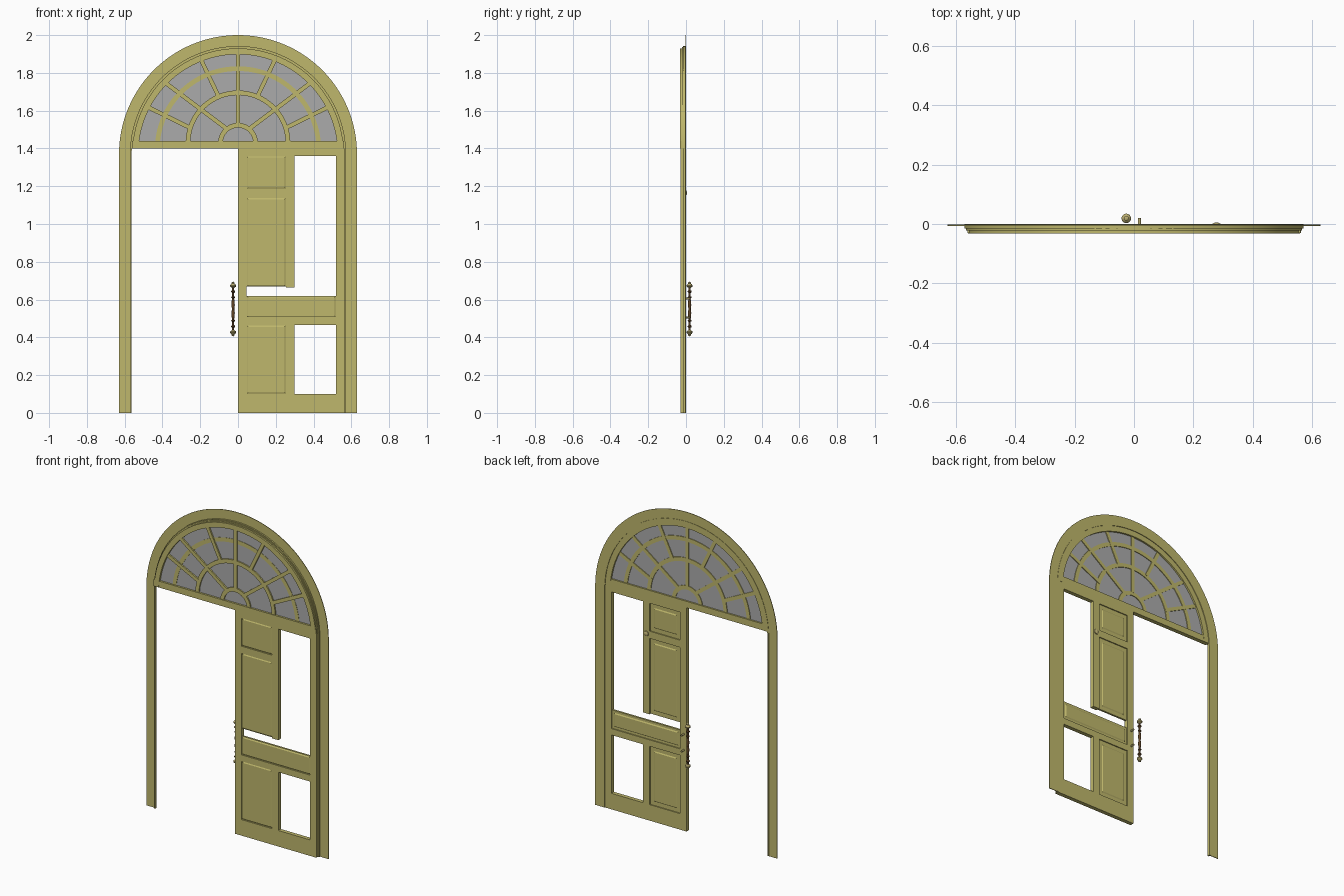
import bpy, bmesh
from math import pi, sin, cos, asin, sqrt
from mathutils import Matrix, Vector

if "Cube" in bpy.data.objects:
    bpy.data.objects.remove(bpy.data.objects["Cube"])


def material(name, rgb):
    m = bpy.data.materials.new(name)
    m.use_nodes = True
    m.diffuse_color = (*rgb, 1)
    m.node_tree.nodes["Principled BSDF"].inputs["Base Color"].default_value = (*rgb, 1)
    return m


PAINT = material("olive cream paint", (0.52, 0.475, 0.15))
GLASS = material("grey glass", (0.41, 0.41, 0.41))
BRONZE = material("dark bronze", (0.12, 0.06, 0.02))
BRASS = material("pale brass", (0.50, 0.43, 0.17))


def make(name, bm, *mats, smooth=False):
    bmesh.ops.recalc_face_normals(bm, faces=bm.faces)
    mesh = bpy.data.meshes.new(name)
    bm.to_mesh(mesh)
    bm.free()
    for m in mats:
        mesh.materials.append(m)
    ob = bpy.data.objects.new(name, mesh)
    bpy.context.collection.objects.link(ob)
    if smooth:
        bpy.ops.object.select_all(action="DESELECT")
        ob.select_set(True)
        bpy.context.view_layer.objects.active = ob
        bpy.ops.object.shade_smooth_by_angle(angle=pi / 6)
    return ob


def thicken(bm, y0, y1):
    """Turn flat faces lying at y0 into a solid reaching y1."""
    faces = bm.faces[:]
    grown = bmesh.ops.extrude_face_region(bm, geom=faces, use_keep_orig=True)["geom"]
    verts = [g for g in grown if isinstance(g, bmesh.types.BMVert)]
    bmesh.ops.translate(bm, verts=verts, vec=(0, y1 - y0, 0))


def band(name, outer, inner, y0, y1, mat=PAINT, smooth=False):
    """Solid strip between two equally long (x, z) paths."""
    bm = bmesh.new()
    a = [bm.verts.new((x, y0, z)) for x, z in outer]
    b = [bm.verts.new((x, y0, z)) for x, z in inner]
    for i in range(len(a) - 1):
        bm.faces.new((a[i], a[i + 1], b[i + 1], b[i]))
    thicken(bm, y0, y1)
    return make(name, bm, mat, smooth=smooth)


def box(name, x0, x1, z0, z1, y0, y1, mat=PAINT):
    return band(name, [(x0, z0), (x0, z1)], [(x1, z0), (x1, z1)], y0, y1, mat)


def arc(r, centre, floor, n=64):
    """Arc of radius r about (0, centre), cut off level at height floor."""
    start = asin((floor - centre) / r)
    angles = [start + (pi - 2 * start) * i / n for i in range(n + 1)]
    return [(r * cos(t), centre + r * sin(t)) for t in angles]


CENTRE, SILL, GLASS_Z = 1.37, 1.40, 1.44


# Casing: one arched sheet running down both sides
def arch(r):
    return [(r, 0)] + arc(r, CENTRE, CENTRE) + [(-r, 0)]


band("casing", arch(0.63), arch(0.565), -0.006, -0.002, smooth=True)
band("casing_bead", arch(0.572), arch(0.563), -0.015, 0.0, smooth=True)

# Fanlight frame
for name, r1, r0, y0 in (("fanlight_outer_ring", 0.567, 0.552, -0.022),
                         ("fanlight_inner_ring", 0.560, 0.528, -0.032)):
    band(name, arc(r1, CENTRE, SILL), arc(r0, CENTRE, SILL), y0, -0.004, smooth=True)
box("transom", -0.562, 0.562, SILL, GLASS_Z, -0.031, -0.005)
pane = arc(0.535, CENTRE, GLASS_Z - 0.01)
band("fanlight_glass", pane, [(x, GLASS_Z - 0.01) for x, z in pane], -0.019, -0.015, GLASS)

# Fanlight glazing bars
for name, r1, r0, c, y0 in (("hub_bar", 0.105, 0.080, 1.43, -0.027),
                            ("middle_arc_bar", 0.277, 0.252, 1.43, -0.027),
                            ("outer_arc_bar", 0.440, 0.415, 1.395, -0.021)):
    band(name, arc(r1, c, GLASS_Z), arc(r0, c, GLASS_Z), y0, -0.011, smooth=True)


def spoke(name, start, end, half=0.011):
    a, b = Vector(start), Vector(end)
    d = (b - a).normalized()
    n = Vector((-d.y, d.x)) * half
    band(name, [a + n, b + n], [a - n, b - n], -0.028, -0.010)


spoke("spoke_centre", (0, 1.53), (0, 1.905))
for side, s in (("left", 1), ("right", -1)):
    for part, x0, z0, x1, z1 in (("low", 0.245, 1.505, 0.475, 1.618),
                                 ("middle", 0.065, 1.508, 0.385, 1.748),
                                 ("high", 0.105, 1.68, 0.195, 1.868)):
        spoke(f"spoke_{part}_{side}", (s * x0, z0), (s * x1, z1))

# Door leaf: grid of stiles and rails with open cells
XS = (0, 0.045, 0.255, 0.30, 0.52, 0.563)
ZS = (0, 0.10, 0.465, 0.505, 0.62, 0.665, 1.14, 1.185, 1.36, 1.40)
OPEN = {(1, 1), (3, 1), (1, 3), (2, 3), (3, 3), (1, 4), (2, 4), (3, 4),
        (1, 5), (3, 5), (3, 6), (1, 7), (3, 7)}
FRONT, BACK = -0.030, -0.005
bm = bmesh.new()
grid = {(i, j): bm.verts.new((x, FRONT, z)) for i, x in enumerate(XS) for j, z in enumerate(ZS)}
for i in range(len(XS) - 1):
    for j in range(len(ZS) - 1):
        if (i, j) not in OPEN:
            bm.faces.new([grid[k] for k in ((i, j), (i + 1, j), (i + 1, j + 1), (i, j + 1))])
thicken(bm, FRONT, BACK)
bmesh.ops.dissolve_limit(bm, angle_limit=0.01, verts=bm.verts, edges=bm.edges)
make("door_frame", bm, PAINT)


# Door panels: recessed border with a raised field on both faces
def panel(name, x0, x1, z0, z1, back_margin):
    bm = bmesh.new()
    place = Matrix.Translation(((x0 + x1) / 2, (FRONT + BACK) / 2, (z0 + z1) / 2))
    scale = Matrix.Diagonal((x1 - x0, 0.012, z1 - z0, 1))
    bmesh.ops.create_cube(bm, size=1, matrix=place @ scale)
    bm.normal_update()
    for sign, margin in ((-1, 0.004), (1, back_margin)):
        face = next(f for f in bm.faces if f.normal.y * sign > 0.9)
        bmesh.ops.inset_region(bm, faces=[face], thickness=margin)
        bmesh.ops.inset_region(bm, faces=[face], thickness=0.009)
        bmesh.ops.translate(bm, verts=face.verts, vec=(0, sign * 0.004, 0))
    make(name, bm, PAINT)


panel("top_panel", 0.045, 0.255, 1.185, 1.36, 0.035)
panel("middle_panel", 0.045, 0.255, 0.668, 1.14, 0.035)
panel("letter_panel", 0.045, 0.52, 0.505, 0.62, 0.020)
panel("bottom_panel", 0.045, 0.255, 0.10, 0.465, 0.035)


# Turned hardware
def turned(name, profile, matrix, *mats, rule=None, steps=20):
    bm = bmesh.new()
    vs = [bm.verts.new((r, 0, z)) for r, z in profile]
    edges = [bm.edges.new(p) for p in zip(vs, vs[1:])]
    bmesh.ops.spin(bm, geom=vs + edges, axis=(0, 0, 1), cent=(0, 0, 0),
                   angle=2 * pi, steps=steps)
    bmesh.ops.remove_doubles(bm, verts=bm.verts, dist=0.00002)
    if rule:
        for f in bm.faces:
            f.material_index = rule(f.calc_center_median())
    bm.transform(matrix)
    make(name, bm, *mats, smooth=True)


half = [(0.006, 0), (0.009, 0.02), (0.007, 0.045), (0.005, 0.055), (0.010, 0.060),
        (0.010, 0.064), (0.005, 0.068), (0.006, 0.085), (0.011, 0.090), (0.011, 0.095),
        (0.006, 0.099), (0.006, 0.112), (0.015, 0.118), (0.016, 0.125), (0.012, 0.131),
        (0.007, 0.134), (0.008, 0.140), (0, 0.145)]
turned("pull_handle", [(r, -z) for r, z in half[:0:-1]] + half,
       Matrix.Translation((-0.026, 0.019, 0.55)), BRONZE, BRASS,
       rule=lambda c: int(abs(c.z) > 0.112))

to_back = Matrix.Rotation(-pi / 2, 4, "X")
for name, z in (("upper_handle_peg", 0.605), ("lower_handle_peg", 0.505)):
    turned(name, [(0.005, 0), (0.005, 0.026), (0, 0.026)],
           Matrix.Translation((0.018, -0.006, z)) @ to_back, BRASS)
turned("latch_button", [(0.016, 0), (0.015, 0.006), (0.008, 0.010), (0, 0.011)],
       Matrix.Translation((0.278, -0.006, 1.165)) @ to_back, BRASS)
